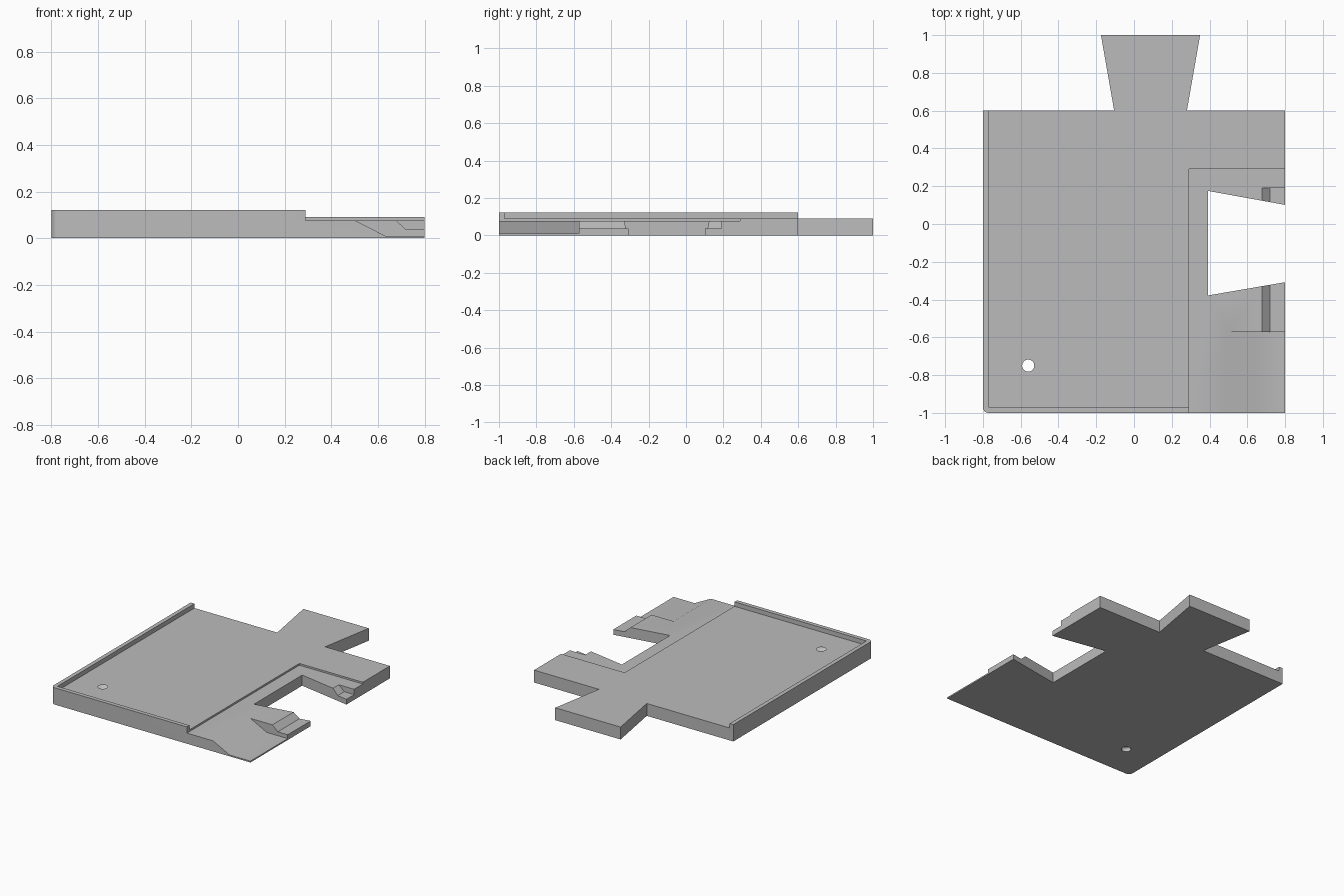
import bpy, bmesh, math
from mathutils import Vector

cube = bpy.data.objects.get("Cube")
if cube:
    bpy.data.objects.remove(cube, do_unlink=True)

grey = bpy.data.materials.new("plain grey")
grey.use_nodes = True
colour = (0.5, 0.5, 0.5, 1)
grey.diffuse_color = colour
grey.node_tree.nodes["Principled BSDF"].inputs["Base Color"].default_value = colour

BASE_TOP, LEDGE, STEP, RIM_TOP = 0.09, 0.077, 0.038, 0.122


def prism(name, points, direction):
    """Extrude a closed 3D outline along a direction."""
    bm = bmesh.new()
    face = bm.faces.new([bm.verts.new(p) for p in points])
    moved = bmesh.ops.extrude_face_region(bm, geom=[face])["geom"]
    verts = [g for g in moved if isinstance(g, bmesh.types.BMVert)]
    bmesh.ops.translate(bm, verts=verts, vec=Vector(direction))
    bmesh.ops.recalc_face_normals(bm, faces=bm.faces)
    mesh = bpy.data.meshes.new(name)
    bm.to_mesh(mesh)
    bm.free()
    mesh.materials.append(grey)
    obj = bpy.data.objects.new(name, mesh)
    bpy.context.collection.objects.link(obj)
    return obj


def slab(name, outline, z0, z1):
    return prism(name, [(x, y, z0) for x, y in outline], (0, 0, z1 - z0))


def bar(name, profile, y0, y1):
    return prism(name, [(x, y0, z) for x, z in profile], (0, y1 - y0, 0))


def combine(target, tool, operation="DIFFERENCE"):
    """Apply a boolean and discard its tool."""
    tool.hide_render = True
    mod = target.modifiers.new("cut", "BOOLEAN")
    mod.operation = operation
    mod.solver = "EXACT"
    mod.object = tool
    bpy.context.view_layer.objects.active = target
    bpy.ops.object.modifier_apply(modifier=mod.name)
    bpy.data.objects.remove(tool, do_unlink=True)


# Plate with a rounded front corner and a dovetail tongue at the back
R = 0.03
corner = [(-0.8 + R - R * math.cos(a), -1 + R - R * math.sin(a))
          for a in (math.pi / 2 * i / 6 for i in range(7))]
tongue = [(0.28, 0.6), (0.35, 1), (-0.175, 1), (-0.105, 0.6)]
plate = slab("tile_plate", corner + [(0.8, -1), (0.8, 0.6)] + tongue + [(-0.8, 0.6)],
             0, RIM_TOP)

# Lower the top inside the rim, then the ledge around the socket
combine(plate, slab("field_cutter",
        [(-0.77, -0.97), (0.29, -0.97), (0.29, -1.1), (0.9, -1.1), (0.9, 1.1), (-0.77, 1.1)],
        BASE_TOP, 0.3))
combine(plate, slab("ledge_cutter",
        [(0.29, -1.1), (0.9, -1.1), (0.9, 0.29), (0.29, 0.29)], LEDGE, 0.3))

# Sloping scoop at the front
combine(plate, bar("scoop_cutter",
        [(0.5, LEDGE), (0.632, 0.01), (0.9, 0.01), (0.9, 0.2), (0.5, 0.2)], -1.1, -0.572))

# Lowered steps on both sides of the socket
for y0, y1 in ((-0.572, -0.25), (0.05, 0.19)):
    combine(plate, bar("step_cutter",
            [(0.677, LEDGE), (0.72, STEP), (0.9, STEP), (0.9, 0.2), (0.677, 0.2)], y0, y1))

# Dovetail socket
combine(plate, slab("socket_cutter",
        [(0.393, -0.378), (0.9, -0.291), (0.9, 0.083), (0.393, 0.175)], -0.1, 0.3))

# Countersunk screw hole
for low, r_low, high, r_high in ((-0.1, 0.032, 0.2, 0.032), (0.03, 0.032, BASE_TOP, 0.092)):
    bpy.ops.mesh.primitive_cone_add(vertices=48, radius1=r_low, radius2=r_high,
                                    depth=high - low,
                                    location=(-0.56, -0.75, (low + high) / 2))
    hole = bpy.context.object
    hole.data.materials.append(grey)
    combine(plate, hole)

# Smooth the rounded parts, keep the edges sharp
for obj in bpy.context.selected_objects:
    obj.select_set(False)
plate.select_set(True)
bpy.context.view_layer.objects.active = plate
bpy.ops.object.shade_smooth_by_angle(angle=math.radians(30))
